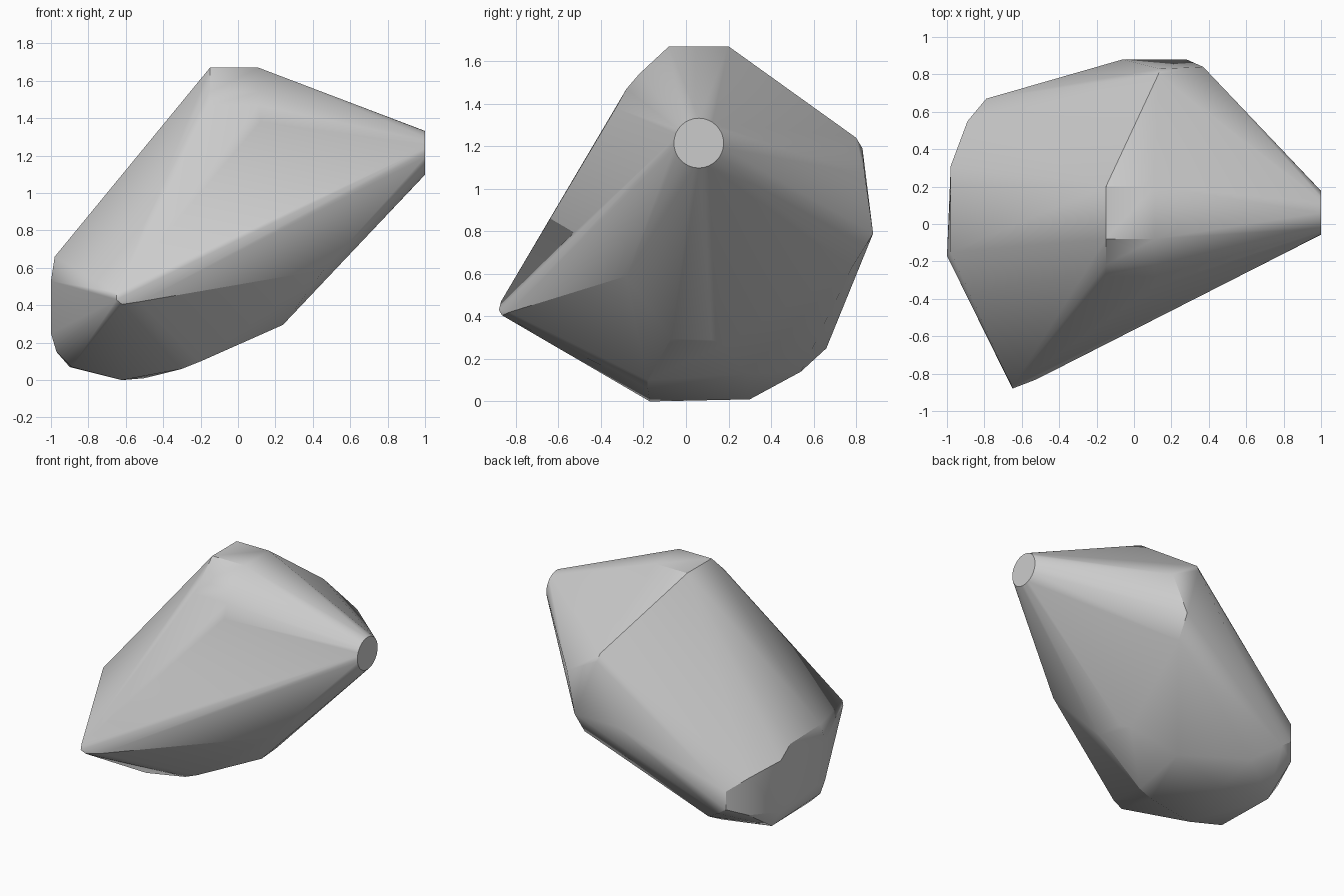
import bpy, bmesh, math
from mathutils import Vector

cube = bpy.data.objects.get("Cube")
if cube:
    bpy.data.objects.remove(cube, do_unlink=True)

grey = bpy.data.materials.new("plain_grey")
grey.use_nodes = True
grey.diffuse_color = (0.6, 0.6, 0.6, 1)
grey.node_tree.nodes["Principled BSDF"].inputs["Base Color"].default_value = (0.6, 0.6, 0.6, 1)

points = []

# Round flat end
for i in range(32):
    a = math.tau * i / 32
    points.append((1, 0.06 + 0.117 * math.cos(a), 1.215 + 0.117 * math.sin(a)))

# Flat crown and its sloping front shoulder
for x in (-0.15, 0.11):
    for y, z in ((0.2, 1.67), (-0.08, 1.67), (-0.22, 1.54), (-0.28, 1.47)):
        points.append((x, y, z))
points.append((0.12, -0.33, 1.38))

# Front tip
points += [(-0.65, -0.87, 0.47), (-0.65, -0.88, 0.43), (-0.62, -0.865, 0.405),
           (-0.52, -0.83, 0.42)]

# Lower right corner and bottom panel
points += [(0.46, -0.28, 0.59), (0.24, -0.07, 0.295), (0.22, 0.12, 0.29),
           (0.18, 0.18, 0.27), (-0.14, 0.28, 0.13), (-0.2, -0.18, 0.1),
           (-0.3, -0.18, 0.06), (-0.5, 0.3, 0.01), (-0.62, -0.17, 0)]

# Back facets
points += [(0.13, 0.8, 1.24), (0.14, 0.83, 1.19), (0.37, 0.84, 1.07),
           (0.28, 0.88, 0.79), (-0.06, 0.88, 0.79), (0.27, 0.78, 0.63),
           (-0.72, 0.66, 0.25), (-0.56, 0.54, 0.14)]

# Rounded left side, as columns of heights
for x, y, heights in ((-0.79, 0.67, (0.43, 0.3)), (-0.89, 0.55, (0.51, 0.24)),
                      (-0.98, 0.31, (0.57, 0.2)), (-1, -0.17, (0.53, 0.25)),
                      (-0.97, -0.16, (0.15,)), (-0.89, -0.16, (0.07,)),
                      (-0.9, 0.3, (0.07,)), (-0.98, 0.2, (0.65,)),
                      (-0.98, -0.15, (0.66,))):
    points += [(x, y, z) for z in heights]

# Wrap one convex skin around the points
bm = bmesh.new()
for p in points:
    bm.verts.new(Vector(p))
bmesh.ops.convex_hull(bm, input=bm.verts[:])
bmesh.ops.delete(bm, geom=[v for v in bm.verts if not v.link_faces], context='VERTS')
bmesh.ops.dissolve_limit(bm, angle_limit=math.radians(1.5), verts=bm.verts[:], edges=bm.edges[:])
bmesh.ops.recalc_face_normals(bm, faces=bm.faces[:])
mesh = bpy.data.meshes.new("faceted_body")
bm.to_mesh(mesh)
bm.free()
mesh.materials.append(grey)

body = bpy.data.objects.new("faceted_body", mesh)
bpy.context.collection.objects.link(body)
bpy.context.view_layer.objects.active = body
body.select_set(True)
bpy.ops.object.shade_smooth_by_angle(angle=math.radians(30))
weighted = body.modifiers.new("face_weighted_normals", 'WEIGHTED_NORMAL')
weighted.keep_sharp = True
